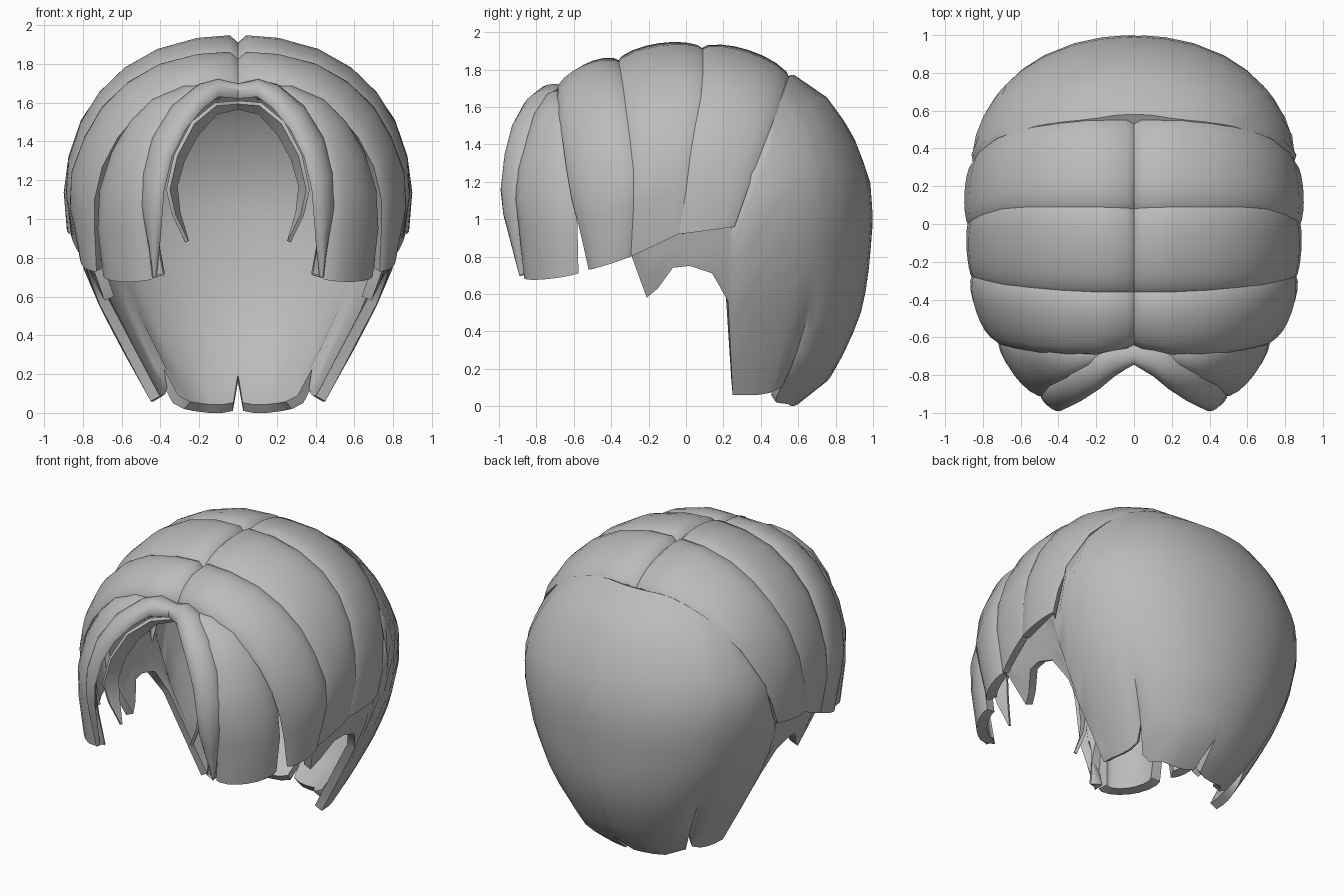
import bpy, bmesh, math
from mathutils import Vector

if "Cube" in bpy.data.objects:
    bpy.data.objects.remove(bpy.data.objects["Cube"])

mat = bpy.data.materials.new("hair_grey")
mat.diffuse_color = (0.5, 0.5, 0.5, 1)
mat.use_nodes = True
mat.node_tree.nodes["Principled BSDF"].inputs["Base Color"].default_value = mat.diffuse_color
HEAD = Vector((0, 0, 1.0))


def grid_object(name, rows, thickness):
    """Skin a grid of points, thicken it inwards and mirror it.
    Grids starting on the centre plane are reflected into one piece."""
    rows = [[Vector(p) for p in r] for r in rows]
    central = all(abs(p.x) < 1e-5 for p in rows[0])
    if central:
        rows = [[Vector((-p.x, p.y, p.z)) for p in r] for r in rows[:0:-1]] + rows
    bm = bmesh.new()
    vs = [[bm.verts.new(p) for p in r] for r in rows]
    for a, b in zip(vs, vs[1:]):
        for i in range(len(a) - 1):
            bm.faces.new((a[i], a[i + 1], b[i + 1], b[i]))
    bm.normal_update()
    if sum(f.normal.dot(f.calc_center_median() - HEAD) * f.calc_area() for f in bm.faces) < 0:
        bmesh.ops.reverse_faces(bm, faces=bm.faces[:])
    me = bpy.data.meshes.new(name)
    bm.to_mesh(me)
    bm.free()
    me.materials.append(mat)
    ob = bpy.data.objects.new(name, me)
    bpy.context.collection.objects.link(ob)
    sol = ob.modifiers.new("thickness", 'SOLIDIFY')
    sol.thickness, sol.offset = thickness, -1
    if not central:
        ob.modifiers.new("mirror", 'MIRROR').use_mirror_merge = False
    # Apply the modifiers so that the rims get sharp edges
    bpy.ops.object.select_all(action='DESELECT')
    ob.select_set(True)
    bpy.context.view_layer.objects.active = ob
    bpy.ops.object.convert(target='MESH')
    bpy.ops.object.shade_smooth_by_angle(angle=math.radians(50))


def lock(name, edge_a, edge_b, h0, h1, thickness=0.065):
    """Puffy strand between two edge curves; bulge runs from h0 to h1."""
    rows, n = [], len(edge_a) - 1
    for i, (a, b) in enumerate(zip(edge_a, edge_b)):
        a, b = Vector(a), Vector(b)
        h = h0 + (h1 - h0) * i / n
        row = []
        for s in (0, 0.06, 0.2, 0.35, 0.5, 0.65, 0.8, 0.94, 1):
            p = a.lerp(b, s)
            out = (p - HEAD).normalized()
            row.append(p + out * h * (4 * s * (1 - s)) ** 0.7)
        rows.append(row)
    grid_object(name, rows, thickness)


# Seams running from the parting down the side of the head
seam_back = [(0, .54, 1.72), (.04, .55, 1.76), (.25, .555, 1.75), (.4, .54, 1.71), (.52, .52, 1.66),
             (.63, .49, 1.58), (.73, .45, 1.48), (.82, .38, 1.3), (.865, .31, 1.1), (.865, .26, .96)]
seam_mid = [(0, .08, 1.87), (.04, .085, 1.915), (.2, .09, 1.91), (.4, .09, 1.86), (.57, .09, 1.77),
            (.7, .08, 1.65), (.8, .05, 1.5), (.86, .02, 1.32), (.88, 0, 1.15), (.86, -.04, .92)]
seam_front = [(0, -.36, 1.81), (.04, -.36, 1.85), (.2, -.36, 1.84), (.4, -.35, 1.79), (.56, -.335, 1.7),
              (.69, -.32, 1.58), (.78, -.3, 1.43), (.85, -.28, 1.25), (.86, -.28, 1.08), (.8, -.295, .8)]
seam_brow = [(0, -.64, 1.66), (.04, -.66, 1.69), (.2, -.69, 1.69), (.35, -.69, 1.65), (.5, -.68, 1.56),
             (.62, -.66, 1.42), (.7, -.64, 1.27), (.74, -.61, 1.1), (.74, -.57, .95), (.73, -.52, .73)]
lock("crown_lock_back", seam_back, seam_mid, .075, .02)
lock("crown_lock_middle", seam_mid, seam_front, .065, .01)
lock("crown_lock_front", seam_front, seam_brow, .07, .04)

# Wide fringe strand at the temple, tucked under its neighbours
lock("temple_lock",
     [(.1, -.62, 1.67), (.3, -.63, 1.67), (.45, -.63, 1.61), (.56, -.62, 1.5),
      (.65, -.61, 1.34), (.71, -.59, 1.15), (.72, -.58, .95), (.69, -.575, .71)],
     [(.05, -.68, 1.66), (.2, -.75, 1.63), (.32, -.82, 1.53), (.4, -.86, 1.4),
      (.45, -.9, 1.25), (.48, -.91, 1.1), (.47, -.89, .95), (.44, -.86, .69)], .04, .075)

# Rounded fringe strand beside the parting
lock("fringe_lock",
     [(0, -.64, 1.68), (.1, -.65, 1.71), (.2, -.7, 1.69), (.34, -.78, 1.58), (.44, -.84, 1.42),
      (.49, -.87, 1.24), (.5, -.88, 1.08), (.47, -.88, .92), (.43, -.86, .71)],
     [(0, -.73, 1.62), (.1, -.8, 1.63), (.18, -.87, 1.57), (.27, -.93, 1.46), (.34, -.965, 1.32),
      (.38, -.985, 1.15), (.39, -.97, 1.02), (.4, -.93, .89), (.42, -.87, .7)], .06, .03, .055)

# Thin pointed strand behind the fringe
lock("inner_fringe_lock",
     [(0, -.68, 1.61), (.12, -.77, 1.6), (.24, -.85, 1.5), (.33, -.9, 1.33),
      (.37, -.92, 1.15), (.34, -.9, 1.02), (.272, -.87, .88)],
     [(0, -.64, 1.58), (.12, -.7, 1.55), (.22, -.76, 1.44), (.29, -.8, 1.31),
      (.33, -.82, 1.17), (.315, -.83, 1.03), (.27, -.865, .88)], .01, .005, .02)

# Back shell: (height, half width, rear depth)
PROFILE = [(0, .41, .58), (.06, .45, .69), (.15, .5, .77), (.33, .6, .87), (.54, .71, .95), (.75, .8, .98),
           (1, .86, 1), (1.2, .87, .985), (1.33, .83, .94), (1.47, .76, .885), (1.65, .63, .755), (1.77, .51, .58)]
YC = 0.25


def size_at(z):
    for (z0, x0, y0), (z1, x1, y1) in zip(PROFILE, PROFILE[1:]):
        if z <= z1:
            t = max(0, (z - z0) / (z1 - z0))
            return x0 + (x1 - x0) * t, y0 + (y1 - y0) * t
    return PROFILE[-1][1:]


def shell_point(phi, z):
    w, d = size_at(z)
    e = 2 / 2.15
    return Vector((w * math.sin(phi) ** e, YC + (d - YC) * max(0, math.cos(phi)) ** e, z))


def seam_height(phi):
    lo, hi = .9, 1.77
    for _ in range(30):
        m = (lo + hi) / 2
        if m < 1.76 - (.55 - shell_point(phi, m).y) * 2.79:
            lo = m
        else:
            hi = m
    return lo


# Columns around the back, each with its lower tip height (notches part the strands)
TIPS = [(0, .16), (3, .01), (10, 0), (20, 0), (32, .01), (42, .02), (51, .05), (54, .2), (58, .1),
        (66, .07), (74, .06), (82, .06), (90, .06)]
STEPS = 14
cols = []
for deg, tip in TIPS:
    phi = math.radians(deg)
    top = seam_height(phi)
    col = [shell_point(phi, top + (tip - top) * k / STEPS) for k in range(STEPS + 1)]
    for p in col:
        low = max(0, min(1, (.75 - p.z) / .5))
        if deg == 54:  # crease between the side and rear strands
            p.x, p.y = p.x * (1 - .04 * low), p.y * (1 - .04 * low)
        if deg in (42, 51):  # rear strand curls under at its corner
            curl = max(0, (.3 - p.z) / .3)
            p.x, p.y = p.x * (1 - .05 * curl), p.y - .05 * curl
    # lip tucked beneath the crown
    col.insert(0, col[0].lerp(HEAD, .06) + Vector((0, -.06, 0)))
    cols.append(col)

# Sideburn running forward under the crown locks: (y, lower edge height)
SIDE = [(.225, .56), (.14, .71), (.02, .75), (-.07, .74), (-.15, .63), (-.21, .58), (-.29, .8)]
for y, low in SIDE:
    col = []
    for k in range(STEPS + 2):
        z = 1.1 + (low - 1.1) * k / (STEPS + 1)
        col.append((size_at(z)[0] - .002 - .08 * (.25 - y), y, z))
    cols.append(col)
grid_object("back_shell", cols, .055)
